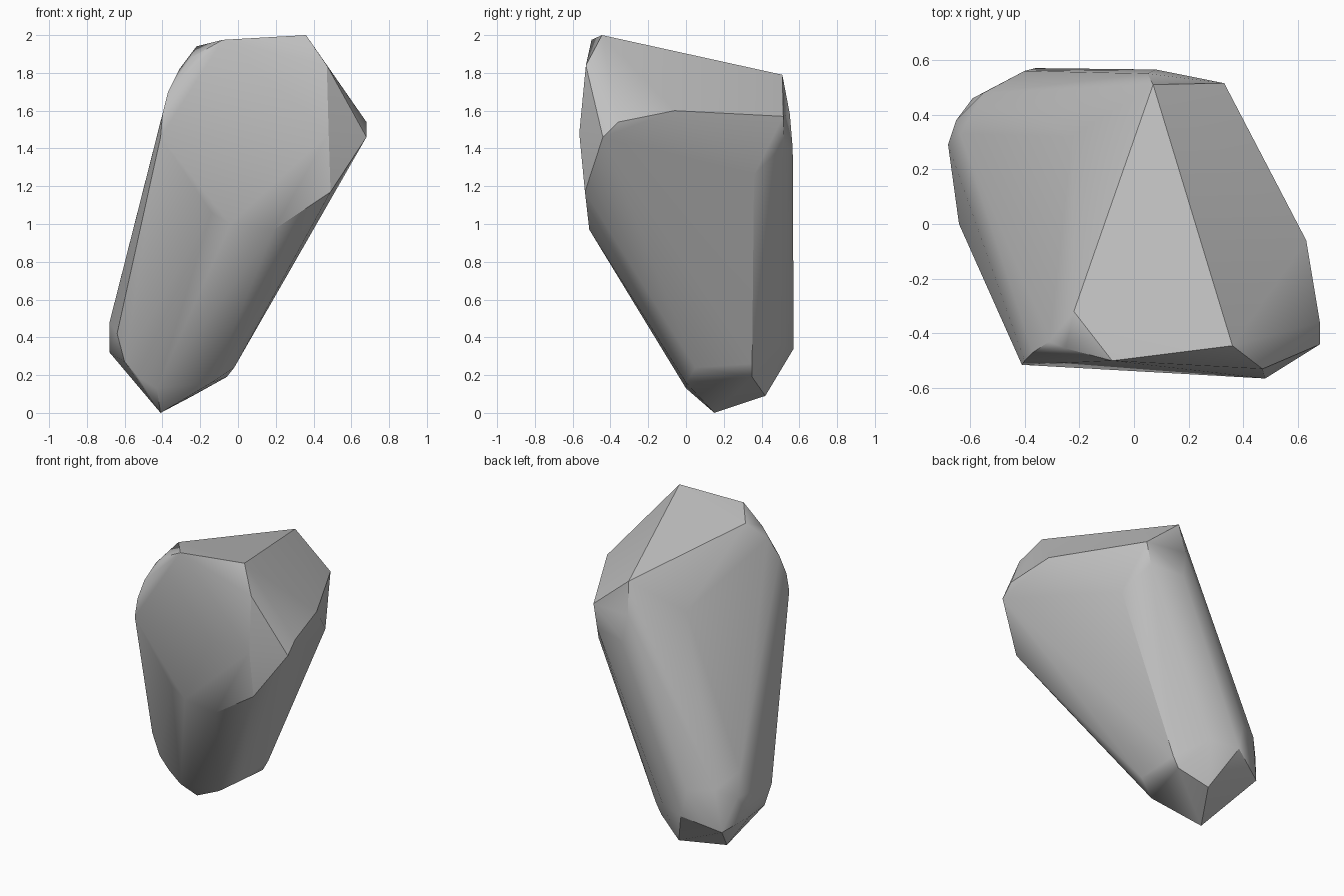
import bpy
import bmesh
from math import radians


def remove_default_cube():
    cube = bpy.data.objects.get("Cube")
    if cube is not None:
        bpy.data.objects.remove(cube, do_unlink=True)


def make_material(name, color):
    material = bpy.data.materials.new(name)
    material.use_nodes = True
    material.diffuse_color = color
    shader = material.node_tree.nodes.get("Principled BSDF")
    shader.inputs["Base Color"].default_value = color
    return material


def build_stone(name, corner_groups, material, sharp_angle):
    """Wrap a convex stone around all the corner points."""
    mesh = bpy.data.meshes.new(name)
    bm = bmesh.new()
    for group in corner_groups:
        for corner in group:
            bm.verts.new(corner)

    result = bmesh.ops.convex_hull(bm, input=bm.verts[:])
    unused = [item for item in result["geom_interior"]
              if isinstance(item, bmesh.types.BMVert) and item.is_valid]
    bmesh.ops.delete(bm, geom=unused, context="VERTS")
    bmesh.ops.recalc_face_normals(bm, faces=bm.faces[:])
    bm.to_mesh(mesh)
    bm.free()

    stone = bpy.data.objects.new(name, mesh)
    bpy.context.collection.objects.link(stone)
    mesh.materials.append(material)

    # Soft shading across worn areas, crisp along the broken ridges
    bpy.ops.object.select_all(action="DESELECT")
    bpy.context.view_layer.objects.active = stone
    stone.select_set(True)
    bpy.ops.object.shade_smooth_by_angle(angle=sharp_angle)

    # Keep the broad facets looking flat
    facets = stone.modifiers.new("flat facets", "WEIGHTED_NORMAL")
    facets.keep_sharp = True
    return stone


# Sloping crown, from the front peak to the back edge
crown = [
    (.36, -.445, 2), (-.08, -.5, 1.975), (-.22, -.32, 1.94),
    (.07, .51, 1.79), (.33, .515, 1.57), (-.225, .32, 1.59),
]

# Worn shoulder between the crown and the front
shoulder = [
    (-.25, -.455, 1.88), (-.31, -.43, 1.82), (-.37, -.47, 1.7),
    (-.4, -.5, 1.58), (-.41, -.515, 1.46),
]

# Broad front face
front_face = [
    (.47, -.53, 1.84), (.48, -.565, 1.48), (.49, -.535, 1.17),
    (.19, -.512, .97), (-.04, -.51, 1), (-.14, -.505, 1.06),
]

# Jutting side ridge
side_ridge = [
    (.63, -.06, 1.6), (.68, -.36, 1.54), (.68, -.44, 1.46),
    (.53, -.4, 1.24), (.4, .36, 1.26),
]

# Rounded back
back_face = [
    (.05, .55, 1.58), (.08, .565, 1.4), (.3, .52, 1.42),
    (-.36, .57, .34), (-.4, .56, .52), (-.18, .51, .36),
]

# Lower flank that bulges outward
lower_flank = [
    (-.68, .29, .48), (-.68, .29, .32), (-.64, 0, .42),
    (-.65, .38, .47), (-.55, .48, .53), (-.59, .46, .25),
    (-.635, .33, .63), (-.6, .02, .27), (-.53, .02, .19),
]

# Narrow chipped base
base = [
    (-.41, .15, 0), (-.24, .42, .09), (-.43, 0, .13),
    (-.14, 0, .16), (-.02, .05, .24), (-.06, .35, .19),
    (-.02, .35, .26),
]

remove_default_cube()
stone_grey = make_material("stone grey", (.53, .53, .53, 1))
build_stone(
    "stone",
    [crown, shoulder, front_face, side_ridge, back_face, lower_flank, base],
    stone_grey,
    radians(30),
)
